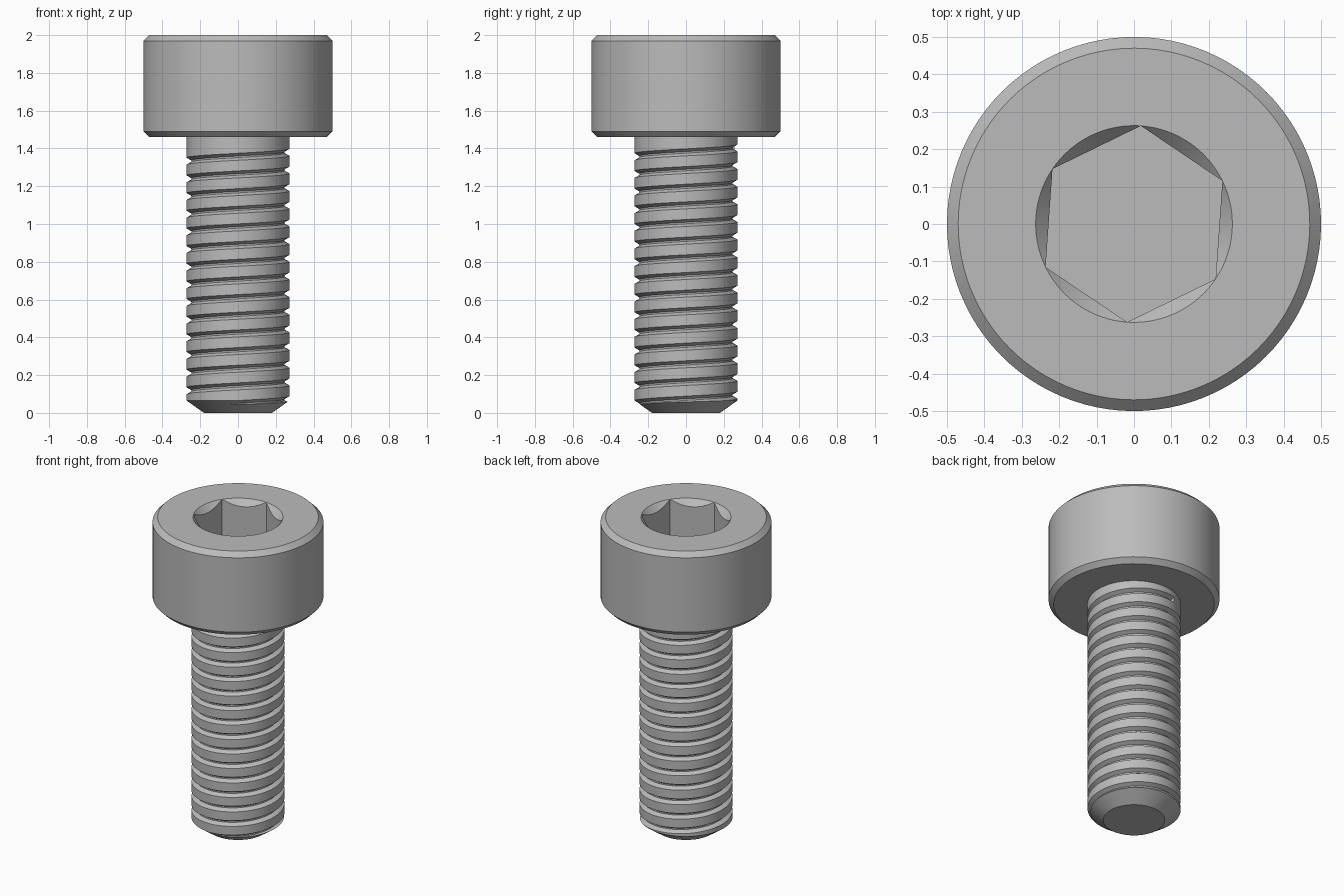
import bpy, bmesh, math

if "Cube" in bpy.data.objects:
    bpy.data.objects.remove(bpy.data.objects["Cube"], do_unlink=True)

SEG = 96
HEX_TURN = math.radians(26)

steel = bpy.data.materials.new("grey steel")
steel.use_nodes = True
grey = (0.5, 0.5, 0.5, 1)
steel.diffuse_color = grey
steel.node_tree.nodes["Principled BSDF"].inputs["Base Color"].default_value = grey


def make_object(name, bm):
    bmesh.ops.remove_doubles(bm, verts=bm.verts, dist=1e-5)
    bmesh.ops.recalc_face_normals(bm, faces=bm.faces)
    mesh = bpy.data.meshes.new(name)
    bm.to_mesh(mesh)
    bm.free()
    mesh.materials.append(steel)
    obj = bpy.data.objects.new(name, mesh)
    bpy.context.collection.objects.link(obj)
    return obj


def skin(name, rings, closed_rings=True):
    """Bridge successive rings of points and cap both ends."""
    bm = bmesh.new()
    rows = [[bm.verts.new(p) for p in ring] for ring in rings]
    n = len(rows[0])
    for low, high in zip(rows, rows[1:]):
        for i in range(n):
            j = (i + 1) % n
            bm.faces.new((low[i], low[j], high[j], high[i]))
    bm.faces.new(rows[0][::-1])
    bm.faces.new(rows[-1])
    return make_object(name, bm)


def ring(shape):
    """Ring of points; shape maps a step to (radius, height)."""
    points = []
    for i in range(SEG):
        a = HEX_TURN + math.tau * i / SEG
        r, z = shape(i)
        points.append((r * math.cos(a), r * math.sin(a), z))
    return points


def circle(r, z):
    return ring(lambda i: (r, z))


def smooth(obj):
    bpy.ops.object.select_all(action='DESELECT')
    obj.select_set(True)
    bpy.context.view_layer.objects.active = obj
    bpy.ops.object.shade_smooth_by_angle(angle=math.radians(25))


# Head with chamfered rims and a countersunk hexagonal socket
SOCKET_R = 0.263
FLOOR_Z = 1.72


def hex_radius(i):
    a = math.tau * (i % (SEG // 6)) / SEG - math.pi / 6
    return SOCKET_R * math.cos(math.pi / 6) / math.cos(a)


head = skin("socket_head", [
    circle(0.47, 1.46), circle(0.5, 1.49), circle(0.5, 1.97), circle(0.47, 2.0),
    circle(SOCKET_R, 2.0),
    ring(lambda i: (hex_radius(i), 2.0 - 1.1 * (SOCKET_R - hex_radius(i)))),
    ring(lambda i: (hex_radius(i), FLOOR_Z)),
])
smooth(head)

# Shank with a chamfered tip
shank = skin("threaded_shank", [circle(0.18, 0), circle(0.272, 0.065), circle(0.272, 1.465)])

# Right-handed helical groove cut into the shank
PITCH = 0.0935
GROOVE = [(0.247, -0.004), (0.295, -0.032), (0.295, 0.032), (0.247, 0.004)]
END = math.radians(110)
steps = int(15.2 * SEG)
sections = []
for s in range(steps + 1):
    a = END - math.tau * (steps - s) / SEG
    z = 1.356 + PITCH * (a + math.pi / 2) / math.tau
    sections.append([(r * math.cos(a), r * math.sin(a), z + dz) for r, dz in GROOVE])
cutter = skin("groove_cutter", sections)
cutter.hide_render = True

cut = shank.modifiers.new("thread", 'BOOLEAN')
cut.operation = 'DIFFERENCE'
cut.solver = 'EXACT'
cut.object = cutter
bpy.ops.object.select_all(action='DESELECT')
shank.select_set(True)
bpy.context.view_layer.objects.active = shank
bpy.ops.object.modifier_apply(modifier=cut.name)
bpy.data.objects.remove(cutter, do_unlink=True)
smooth(shank)
